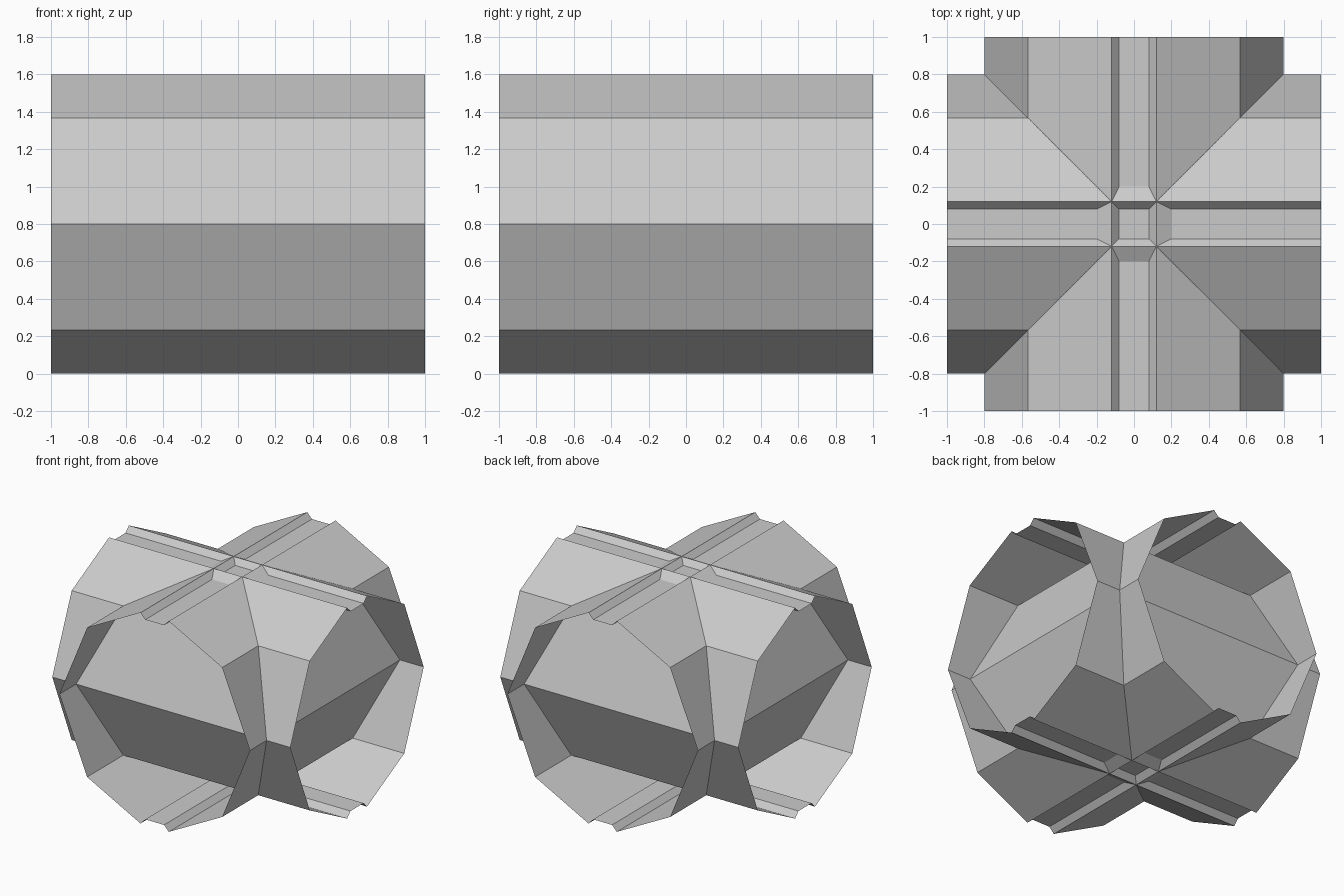
import bpy
from math import pi

if "Cube" in bpy.data.objects:
    bpy.data.objects.remove(bpy.data.objects["Cube"])

# Right half of the grooved octagon section (across, height from axis), top to bottom
half = [(0.079, 0.758), (0.119, 0.8), (0.567, 0.567), (0.8, 0.0),
        (0.567, -0.567), (0.119, -0.8), (0.079, -0.758)]
profile = half + [(-u, v) for u, v in reversed(half)]


def open_tube(name, turn):
    """Open-ended tube running along x, then turned about z."""
    n = len(profile)
    verts = [(x, u, v) for x in (-1, 1) for u, v in profile]
    faces = [(i, (i + 1) % n, (i + 1) % n + n, i + n) for i in range(n)]
    # wind faces so normals point outward
    mesh = bpy.data.meshes.new(name)
    mesh.from_pydata(verts, [], faces)
    mesh.update()
    if mesh.polygons[2].normal.y < 0:
        mesh.flip_normals()
    obj = bpy.data.objects.new(name, mesh)
    obj.location.z = 0.8
    obj.rotation_euler.z = turn
    bpy.context.collection.objects.link(obj)
    return obj


# Two crossing grooved tubes
open_tube("tube_left_right", 0)
open_tube("tube_front_back", pi / 2)
